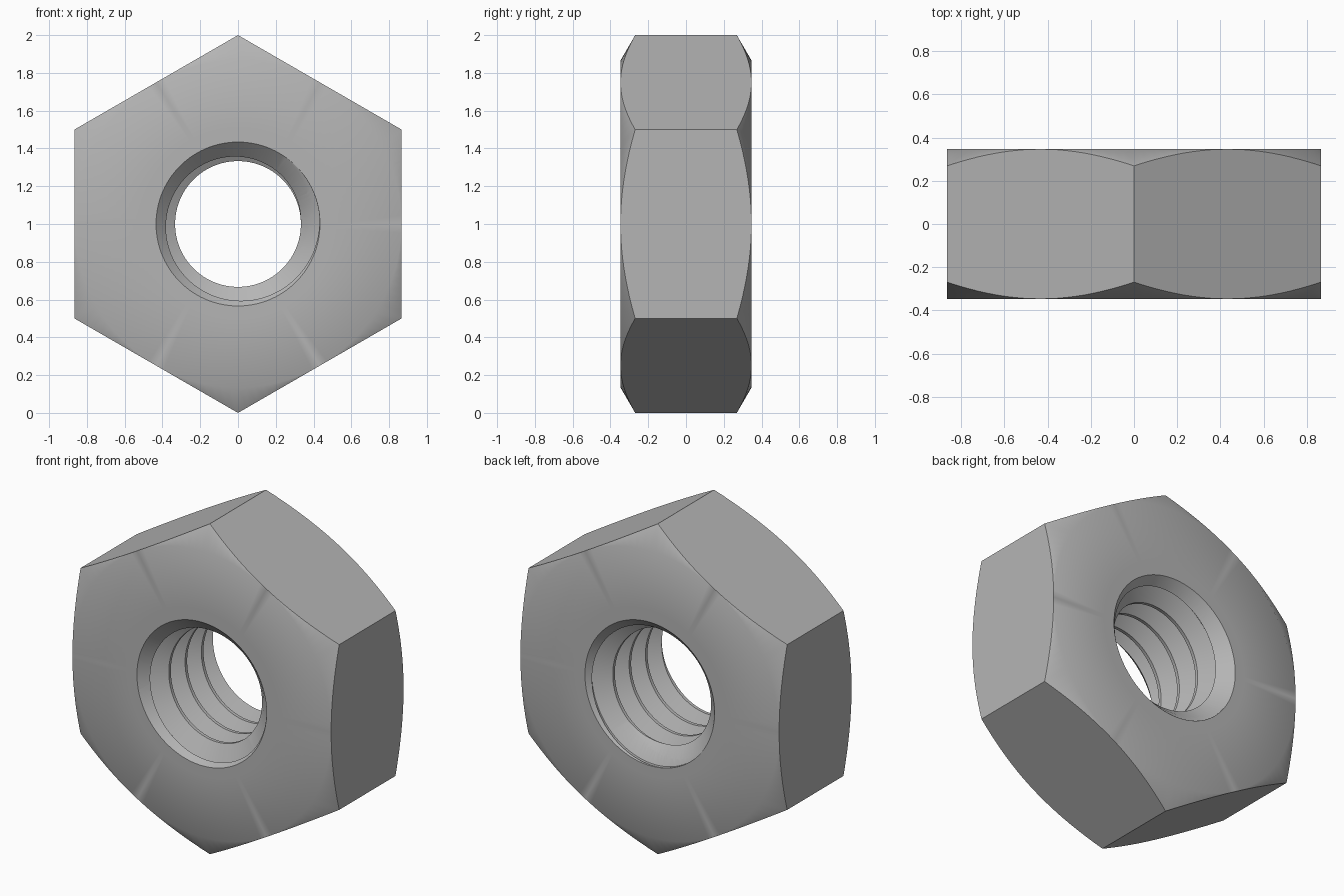
import bpy, bmesh
from math import cos, sin, tan, pi, radians, floor
from mathutils import Vector

cube = bpy.data.objects.get("Cube")
if cube:
    bpy.data.objects.remove(cube)

N = 120                      # segments around the axis
FLAT = 0.866                 # centre to flat
HALF = 0.3465                # half thickness
MAJOR, MINOR = 0.433, 0.333  # thread radii
PITCH = 0.156
CREST = 0.02                 # flat width on the thread ridge
FLANK = (MAJOR - MINOR) * tan(radians(30))
START = -0.41                # ridge position at angle zero

steel = bpy.data.materials.new("steel grey")
steel.use_nodes = True
grey = (0.46, 0.46, 0.46, 1)
steel.diffuse_color = grey
steel.node_tree.nodes["Principled BSDF"].inputs["Base Color"].default_value = grey


def point(r, a, y):
    return Vector((r * cos(a), y, 1 + r * sin(a)))


def finish(name, bm):
    bmesh.ops.remove_doubles(bm, verts=bm.verts, dist=1e-5)
    bmesh.ops.recalc_face_normals(bm, faces=bm.faces)
    mesh = bpy.data.meshes.new(name)
    bm.to_mesh(mesh)
    bm.free()
    mesh.materials.append(steel)
    obj = bpy.data.objects.new(name, mesh)
    bpy.context.collection.objects.link(obj)
    return obj


def skin(bm, columns):
    """Join neighbouring columns of points with quads."""
    cols = [[bm.verts.new(p) for p in c] for c in columns]
    for a, b in zip(cols, cols[1:]):
        for i in range(len(a) - 1):
            bm.faces.new((a[i], a[i + 1], b[i + 1], b[i]))
    bmesh.ops.remove_doubles(bm, verts=bm.verts, dist=1e-5)


def lathe(name, profile):
    """Closed solid turned about the y axis; profile(angle) gives (r, y) pairs."""
    bm = bmesh.new()
    skin(bm, [[point(r, a, y) for r, y in profile(a)]
              for a in (2 * pi * i / N for i in range(N + 1))])
    bmesh.ops.holes_fill(bm, edges=[e for e in bm.edges if e.is_boundary])
    return finish(name, bm)


# Hexagonal body with conical corner chamfers
def hex_profile(a):
    r = FLAT / cos((a + pi / 6) % (pi / 3) - pi / 6)
    y = HALF - (r - FLAT) * tan(radians(30))
    return [(0.5, -HALF), (FLAT, -HALF), (r, -y), (r, y), (FLAT, HALF), (0.5, HALF)]


nut = lathe("hex_nut", hex_profile)


# Helical thread cutter, longer than the bore
def thread_cutter():
    bm = bmesh.new()
    steps = [(-CREST / 2 - FLANK, MAJOR), (-CREST / 2, MINOR),
             (CREST / 2, MINOR), (CREST / 2 + FLANK, MAJOR)]
    columns = []
    for i in range(N + 1):
        a = 2 * pi * i / N
        base = START - PITCH * i / N
        columns.append([point(r, a, base + PITCH * k + dy)
                        for k in range(-1, 8) for dy, r in steps])
    skin(bm, columns)
    # Close both ends to points on the axis
    rim = [e for e in bm.edges if e.is_boundary]
    tips = {s: bm.verts.new((0, s, 1)) for s in (-0.9, 0.9)}
    for e in rim:
        a, b = e.verts
        bm.faces.new((a, b, tips[0.9 if a.co.y > 0 else -0.9]))
    return finish("thread_cutter", bm)


# Countersink cones for the two mouths of the bore
def countersink(side):
    return lathe("countersink_cutter", lambda a: [
        (MAJOR + 0.201, side * (HALF + 0.2)), (0.2, side * (HALF - MAJOR + 0.199))])


for cutter in (thread_cutter(), countersink(-1), countersink(1)):
    cutter.hide_render = True
    mod = nut.modifiers.new("bore", "BOOLEAN")
    mod.operation = "DIFFERENCE"
    mod.solver = "EXACT"
    mod.object = cutter
    bpy.context.view_layer.objects.active = nut
    bpy.ops.object.modifier_apply(modifier=mod.name)
    bpy.data.objects.remove(cutter)

# Smooth the chamfers and threads, keep hard edges crisp
bpy.ops.object.select_all(action="DESELECT")
nut.select_set(True)
bpy.context.view_layer.objects.active = nut
bpy.ops.object.shade_smooth_by_angle(angle=radians(35))
